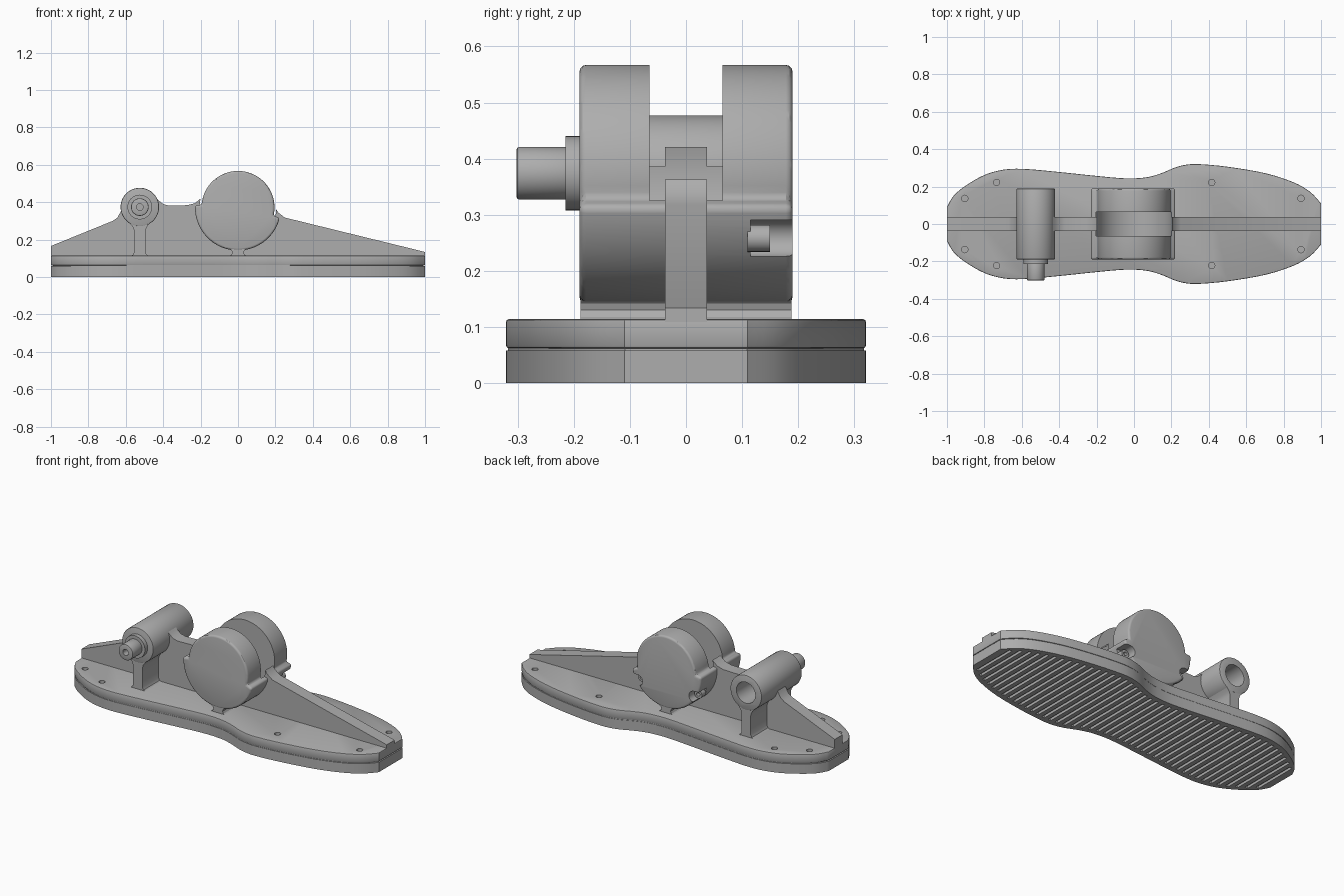
import bpy, bmesh
from math import sin, cos, radians, pi

if "Cube" in bpy.data.objects:
    bpy.data.objects.remove(bpy.data.objects["Cube"])

grey = bpy.data.materials.new("plain_grey")
grey.use_nodes = True
COLOUR = (0.42, 0.42, 0.42, 1)
grey.diffuse_color = COLOUR
grey.node_tree.nodes["Principled BSDF"].inputs["Base Color"].default_value = COLOUR


def finish(name, bm):
    bmesh.ops.recalc_face_normals(bm, faces=bm.faces[:])
    me = bpy.data.meshes.new(name)
    bm.to_mesh(me)
    bm.free()
    me.materials.append(grey)
    ob = bpy.data.objects.new(name, me)
    bpy.context.collection.objects.link(ob)
    return ob


def prism(name, pts, lo, hi, axis="Y"):
    """Extrude a closed outline along y (points are x, z) or z (points are x, y)."""
    bm = bmesh.new()
    put = (lambda p: (p[0], lo, p[1])) if axis == "Y" else (lambda p: (p[0], p[1], lo))
    face = bm.faces.new([bm.verts.new(put(p)) for p in pts])
    geo = bmesh.ops.extrude_face_region(bm, geom=[face])["geom"]
    step = (0, hi - lo, 0) if axis == "Y" else (0, 0, hi - lo)
    bmesh.ops.translate(bm, vec=step, verts=[g for g in geo if isinstance(g, bmesh.types.BMVert)])
    return finish(name, bm)


def arc(cx, cy, r, a, b, n):
    return [(cx + r * cos(radians(a + (b - a) * i / n)),
             cy + r * sin(radians(a + (b - a) * i / n))) for i in range(n + 1)]


def rod(name, cx, cy, r, lo, hi, axis="Y", n=48):
    return prism(name, arc(cx, cy, r, 0, 360, n)[:-1], lo, hi, axis)


def bevel(ob, width, segments=3, angle=50):
    m = ob.modifiers.new("rounding", "BEVEL")
    m.width, m.segments, m.limit_method = width, segments, "ANGLE"
    m.angle_limit = radians(angle)


def bake(ob, cutters=()):
    """Apply modifiers and cuts, then shade smooth with sharp edges kept."""
    for c in cutters:
        m = ob.modifiers.new("cut", "BOOLEAN")
        m.operation, m.solver, m.object = "DIFFERENCE", "EXACT", c
    bpy.context.view_layer.update()
    me = bpy.data.meshes.new_from_object(ob.evaluated_get(bpy.context.evaluated_depsgraph_get()))
    ob.modifiers.clear()
    ob.data = me
    bpy.ops.object.select_all(action="DESELECT")
    ob.select_set(True)
    bpy.context.view_layer.objects.active = ob
    bpy.ops.object.shade_smooth_by_angle(angle=radians(30))


def discard(cutters):
    for c in cutters:
        bpy.data.objects.remove(c)


# Foot outline, one side, mirrored across y
SIDE = [(-1, .09), (-.965, .15), (-.9, .205), (-.8, .262), (-.7, .29), (-.6, .295),
        (-.45, .283), (-.2, .257), (-.08, .246), (0, .244), (.08, .252), (.15, .273),
        (.22, .302), (.28, .317), (.35, .32), (.5, .306), (.7, .272), (.85, .224),
        (.94, .173), (1, .11)]


def smooth_side(pts, n=4):
    out = []
    for i in range(len(pts) - 1):
        p0, p1, p2, p3 = (pts[max(0, min(len(pts) - 1, i + k))] for k in (-1, 0, 1, 2))
        for s in range(n):
            t = s / n
            out.append(tuple(.5 * (2 * b + (c - a) * t + (2 * a - 5 * b + 4 * c - d) * t * t
                                   + (3 * b - a - 3 * c + d) * t ** 3)
                             for a, b, c, d in zip(p0, p1, p2, p3)))
    return out + [pts[-1]]


EDGE = smooth_side(SIDE)


def half_width(x):
    for (xa, ya), (xb, yb) in zip(EDGE, EDGE[1:]):
        if xa <= x <= xb:
            return ya + (yb - ya) * (x - xa) / (xb - xa)
    return 0


def foot(name, lo, hi, shrink=1.0):
    pts = EDGE + [(x, -y) for x, y in reversed(EDGE)]
    return prism(name, [(x * shrink, y * shrink) for x, y in pts], lo, hi, "Z")


# Tread sole with cross grooves
sole = foot("tread_sole", 0, .058)
bm = bmesh.new()
GROOVES = 44
for i in range(GROOVES):
    x = -.95 + 1.9 * i / (GROOVES - 1)
    w = half_width(x) - .03
    cube = bmesh.ops.create_cube(bm, size=1)["verts"]
    bmesh.ops.scale(bm, vec=(.018, 2 * w, .03), verts=cube)
    bmesh.ops.translate(bm, vec=(x, 0, 0), verts=cube)
grooves = finish("groove_cutter", bm)
bake(sole, [grooves])
discard([grooves])
bake(foot("sole_seam", .056, .064, .99))

# Foot plate with screw holes
plate = foot("foot_plate", .062, .114)
bevel(plate, .005, 2)
holes = [rod("hole_cutter", x, s * y, .017, .08, .2, "Z", 24)
         for x, y in ((-.905, .137), (-.735, .222), (.415, .222), (.893, .137)) for s in (1, -1)]
bake(plate, holes)
discard(holes)

# Central fin
CZ = .372
slot = rod("slot_cutter", 0, CZ, .205, -.065, .065, n=72)
fin = prism("centre_fin", [
    (-1, .1), (-1, .166), (-.67, .3), (-.645, .317), (-.63, .345), (-.6, .4), (-.45, .44),
    (-.425, .41), (-.4, .39), (-.37, .382), (-.27, .384), (-.23, .395), (-.2, .42),
    (-.18, .44), (.17, .44), (.195, .38), (.215, .345), (.25, .318), (1, .134), (1, .1)],
    -.037, .037)
bake(fin, [slot])

# Round joint housing with open slot and bolt pockets
housing = prism("joint_housing", arc(0, CZ, .23, 177, 346, 48) + arc(0, CZ, .195, -13, 176, 54),
                -.19, .19)
bevel(housing, .014)
cutters = [slot]
for s in (1, -1):
    cutters.append(rod("pocket_cutter", s * .185, .258, .033, .115, .3, n=32))
    cutters.append(prism("pocket_opening", [(s * .185, .225), (s * .3, .225),
                                            (s * .3, .291), (s * .185, .291)], .115, .3))
bake(housing, cutters)
discard(cutters)
for side, s in (("left", 1), ("right", -1)):
    bolt = rod(side + "_bolt", s * .185, .258, .024, .11, .15, n=24)
    bore = rod("bolt_bore", s * .185, .258, .011, .125, .2, n=16)
    bake(bolt, [bore])
    discard([bore])


def pillar(name, cx, half):
    pts = [(cx + x, z) for x, z in half] + [(cx - x, z) for x, z in reversed(half)]
    bake(prism(name, pts, -.188, .188))


pillar("housing_neck", 0, [(.05, .11), (.036, .118), (.03, .13), (.034, .142), (.05, .156)])

# Cross tube on its column
TX, TZ = -.525, .374
pillar("tube_column", TX, [(.055, .11), (.038, .118), (.03, .132), (.03, .245),
                           (.036, .265), (.055, .29)])
tube = rod("cross_tube", TX, TZ, .103, -.19, .19, n=64)
bevel(tube, .006, 2)
bore = rod("tube_bore", TX, TZ, .062, .05, .3)
bake(tube, [bore])
discard([bore])

# Pin with collar at the front end of the tube
collar = rod("pin_collar", TX, TZ, .066, -.215, -.18)
pin = rod("pin", TX, TZ, .047, -.302, -.2)
bevel(pin, .005, 2)
bore = rod("pin_bore", TX, TZ, .018, -.4, -.22, n=24)
bake(collar)
bake(pin, [bore])
discard([bore])
